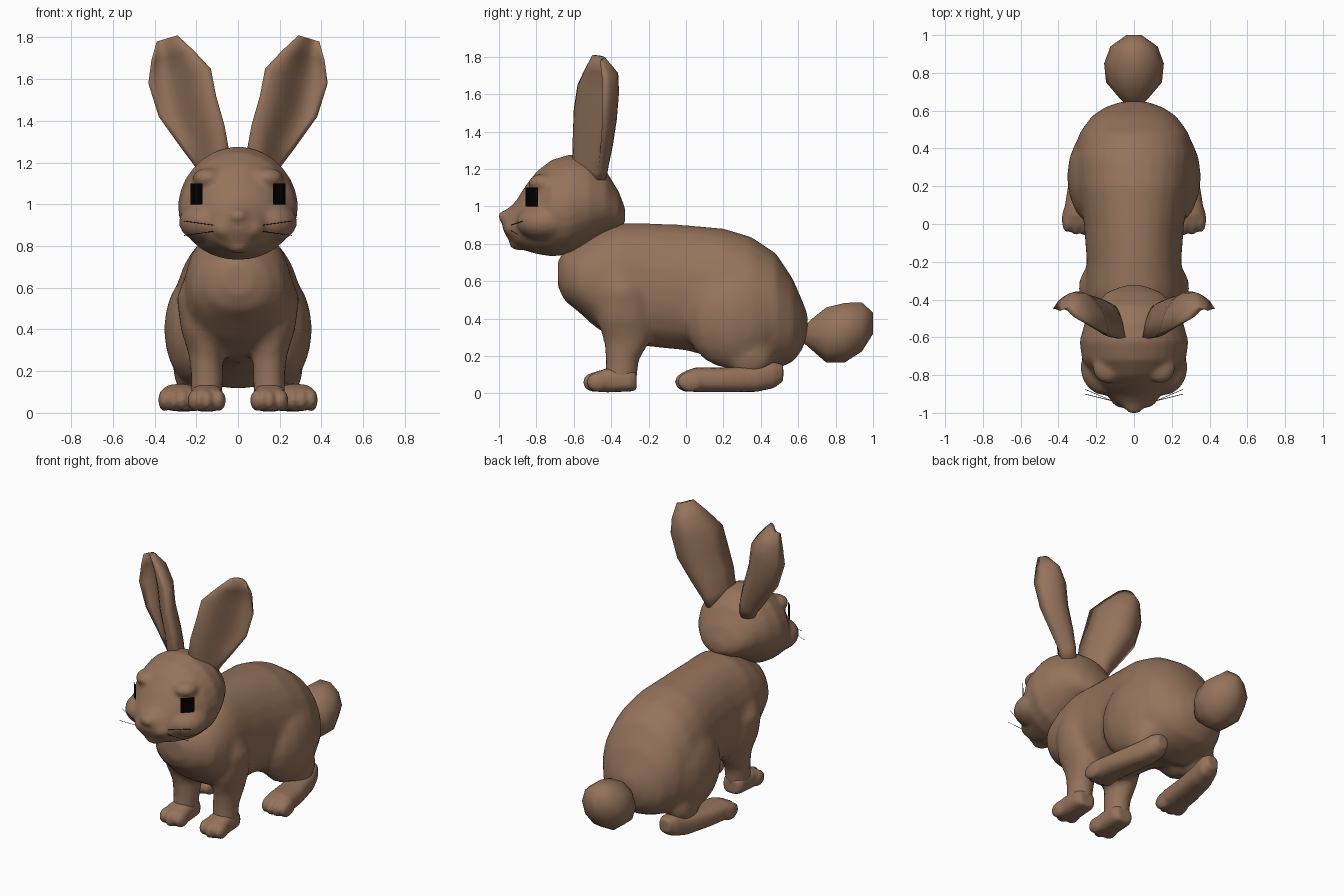
import bpy, bmesh, math
from mathutils import Vector, Matrix
from mathutils.bvhtree import BVHTree

cube = bpy.data.objects.get("Cube")
if cube:
    bpy.data.objects.remove(cube, do_unlink=True)


def make_material(name, color):
    mat = bpy.data.materials.new(name)
    mat.use_nodes = True
    mat.diffuse_color = color
    mat.node_tree.nodes["Principled BSDF"].inputs["Base Color"].default_value = color
    return mat


fur = make_material("brown fur", (0.3, 0.17, 0.105, 1))
black = make_material("black", (0, 0, 0, 1))


def skin(bm, rings):
    """Bridge equal rings of points and cap both ends."""
    loops = [[bm.verts.new(p) for p in ring] for ring in rings]
    n = len(loops[0])
    for a, b in zip(loops, loops[1:]):
        for i in range(n):
            j = (i + 1) % n
            bm.faces.new((a[i], a[j], b[j], b[i]))
    bm.faces.new(loops[0])
    bm.faces.new(loops[-1])


def loft(bm, sections, power=2.0, taper=0.0, upright=False, n=20):
    """Sections are (x, y, z, half width, half depth)."""
    rings = []
    for x, y, z, ru, rv in sections:
        ring = []
        for i in range(n):
            a = math.tau * i / n
            c, s = math.cos(a), math.sin(a)
            u = math.copysign(abs(c) ** (2 / power), c) * ru * (1 - taper * s)
            v = math.copysign(abs(s) ** (2 / power), s) * rv
            ring.append((x + u, y + v, z) if upright else (x + u, y, z + v))
        rings.append(ring)
    skin(bm, rings)


def ball(bm, center, radii):
    m = Matrix.Translation(center) @ Matrix.Diagonal((*radii, 1))
    bmesh.ops.create_uvsphere(bm, u_segments=16, v_segments=10, radius=1, matrix=m)


def finish(bm, name, mat, voxel=0, smooth=0):
    bmesh.ops.recalc_face_normals(bm, faces=bm.faces[:])
    mesh = bpy.data.meshes.new(name)
    bm.to_mesh(mesh)
    bm.free()
    mesh.materials.append(mat)
    for p in mesh.polygons:
        p.use_smooth = True
    ob = bpy.data.objects.new(name, mesh)
    bpy.context.collection.objects.link(ob)
    if voxel:  # fuse overlapping volumes into one soft skin
        r = ob.modifiers.new("fuse", 'REMESH')
        r.mode = 'VOXEL'
        r.voxel_size = voxel
        r.use_smooth_shade = True
        sm = ob.modifiers.new("soften", 'SMOOTH')
        sm.factor = 0.5
        sm.iterations = smooth
    return ob


SIDES = ((1, "left"), (-1, "right"))

# Torso with haunches and front legs
bm = bmesh.new()
torso = [(-.685, .64, .07, .07), (-.65, .63, .15, .135), (-.58, .615, .22, .175),
         (-.48, .605, .25, .255), (-.36, .595, .26, .315), (-.2, .58, .25, .33),
         (0, .565, .265, .335), (.2, .53, .3, .352), (.35, .475, .315, .362),
         (.48, .44, .29, .31), (.57, .39, .225, .225), (.62, .365, .15, .135),
         (.65, .37, .06, .055)]
loft(bm, [(0, *t) for t in torso], power=2.2, taper=0.06, n=24)
for s, _ in SIDES:
    ball(bm, (s * .2, .25, .4), (.155, .26, .27))
    ball(bm, (s * .22, .34, .2), (.09, .13, .12))
    loft(bm, [(s * .15, -.35, .06, .075, .085), (s * .148, -.34, .18, .078, .09),
              (s * .155, -.315, .28, .082, .125), (s * .17, -.33, .4, .105, .15),
              (s * .185, -.34, .55, .11, .135), (s * .17, -.37, .68, .075, .08)],
         upright=True)
finish(bm, "body", fur, 0.022, 5)

# Head with muzzle, nose, chin, cheeks and brows
bm = bmesh.new()
skull = [(-.325, .95, .05, .04), (-.36, .98, .14, .1), (-.43, 1.025, .21, .17),
         (-.52, 1.03, .26, .23), (-.62, 1.01, .288, .268), (-.72, .99, .275, .258),
         (-.8, .965, .22, .22), (-.86, .935, .18, .172), (-.91, .905, .14, .122),
         (-.95, .905, .095, .085), (-.98, .925, .05, .048)]
loft(bm, [(0, *t) for t in skull], taper=0.08, n=28)
ball(bm, (0, -.965, .945), (.05, .042, .032))
ball(bm, (0, -.895, .8), (.06, .05, .035))
for s, _ in SIDES:
    ball(bm, (s * .055, -.915, .885), (.075, .06, .055))
    ball(bm, (s * .15, -.76, .915), (.135, .15, .1))
    ball(bm, (s * .14, -.76, 1.125), (.08, .085, .05))
head = finish(bm, "head", fur, 0.014, 6)

# Ears: cupped leaf sections between an inner and an outer edge, with a thick inner rim
inner = [(.05, -.57, 1.18), (.045, -.6, 1.27), (.065, -.605, 1.38), (.105, -.6, 1.52),
         (.13, -.58, 1.65), (.21, -.54, 1.735), (.29, -.5, 1.81)]
outer = [(.17, -.48, 1.12), (.205, -.47, 1.18), (.28, -.46, 1.28), (.38, -.45, 1.42),
         (.43, -.45, 1.58), (.415, -.45, 1.69), (.39, -.46, 1.78)]
cups = [(.1, -.06), (.12, -.05), (.14, -.01), (.155, .03), (.16, .045), (.135, .045), (.05, .01)]
for s, side in SIDES:
    bm = bmesh.new()
    rings = []
    for a, b, (back, hollow) in zip(inner, outer, cups):
        a, b = Vector(a), Vector(b)
        ring = []
        for i in range(20):
            t = i / 10 if i < 10 else 2 - i / 10
            if i < 10:
                depth = back * max(0, math.sin(math.pi * t ** .8)) ** .75
            else:
                depth = hollow * math.sin(math.pi * t ** 1.5) - .17 * back * math.sin(math.tau * t)
            p = a.lerp(b, t) + Vector((0, depth, 0))
            ring.append((s * p.x, p.y, p.z))
        rings.append(ring)
    skin(bm, rings)
    finish(bm, side + "_ear", fur)

# Paws and long hind feet with rounded toes
for s, side in SIDES:
    bm = bmesh.new()
    loft(bm, [(s * .15, -.265, .065, .055, .05), (s * .15, -.3, .07, .075, .06),
              (s * .15, -.42, .07, .08, .065), (s * .15, -.5, .06, .078, .05)], power=2.8)
    for k in (-1, 0, 1):
        ball(bm, (s * (.15 + k * .056), -.49 + abs(k) * .02, .06), (.036, .062, .052))
    finish(bm, side + "_front_paw", fur, 0.011, 3)

    bm = bmesh.new()
    loft(bm, [(s * .2, .52, .11, .04, .045), (s * .205, .47, .098, .068, .07),
              (s * .225, .38, .078, .08, .07), (s * .26, .2, .072, .09, .066),
              (s * .28, .05, .073, .094, .066), (s * .285, -.01, .065, .085, .052)], power=2.6)
    for k in (-1.5, -.5, .5, 1.5):
        ball(bm, (s * (.285 + k * .045), .003 + abs(k) * .015, .062), (.03, .072, .055))
    finish(bm, side + "_hind_foot", fur, 0.012, 3)

# Tail
bm = bmesh.new()
loft(bm, [(0, .615, .31, .03, .03), (0, .67, .315, .08, .085), (0, .75, .312, .148, .155),
          (0, .85, .325, .158, .167), (0, .94, .355, .125, .138), (0, 1, .375, .04, .06)], n=10)
finish(bm, "tail", fur)

# Eyes: thin upright plates under the brows
deps = bpy.context.evaluated_depsgraph_get()
tree = BVHTree.FromObject(head, deps)
for s, side in SIDES:
    bm = bmesh.new()
    out = Vector((s * .8, -.6, 0))
    across = Vector((s * .6, .8, 0))
    heights = [1.0 + .1 * j / 6 for j in range(7)]
    columns = []
    for i in range(7):
        start = Vector((s * .168, -.802, 0)) + across * (i / 3 - 1) * .044 + out * .4
        hits = [tree.ray_cast(start + Vector((0, 0, z)), -out)[0] for z in heights]
        spot = max((h for h in hits if h), key=out.dot) + out * .003
        columns.append([bm.verts.new((spot.x, spot.y, z)) for z in heights])
    for a, b in zip(columns, columns[1:]):
        for j in range(6):
            bm.faces.new((a[j], b[j], b[j + 1], a[j + 1]))
    finish(bm, side + "_eye", black)

# Whiskers
for s, side in SIDES:
    curve = bpy.data.curves.new(side + "_whiskers", 'CURVE')
    curve.dimensions = '3D'
    curve.bevel_depth = 0.0015
    curve.bevel_resolution = 0
    for z, rise, sweep in ((.9, .02, .06), (.87, -.02, .035)):
        sp = curve.splines.new('POLY')
        sp.points.add(4)
        for i, pt in enumerate(sp.points):
            t = i / 4
            pt.co = (s * (.12 + .14 * t), -.935 + sweep * t, z + rise * t, 1)
    curve.materials.append(black)
    bpy.context.collection.objects.link(bpy.data.objects.new(side + "_whiskers", curve))
